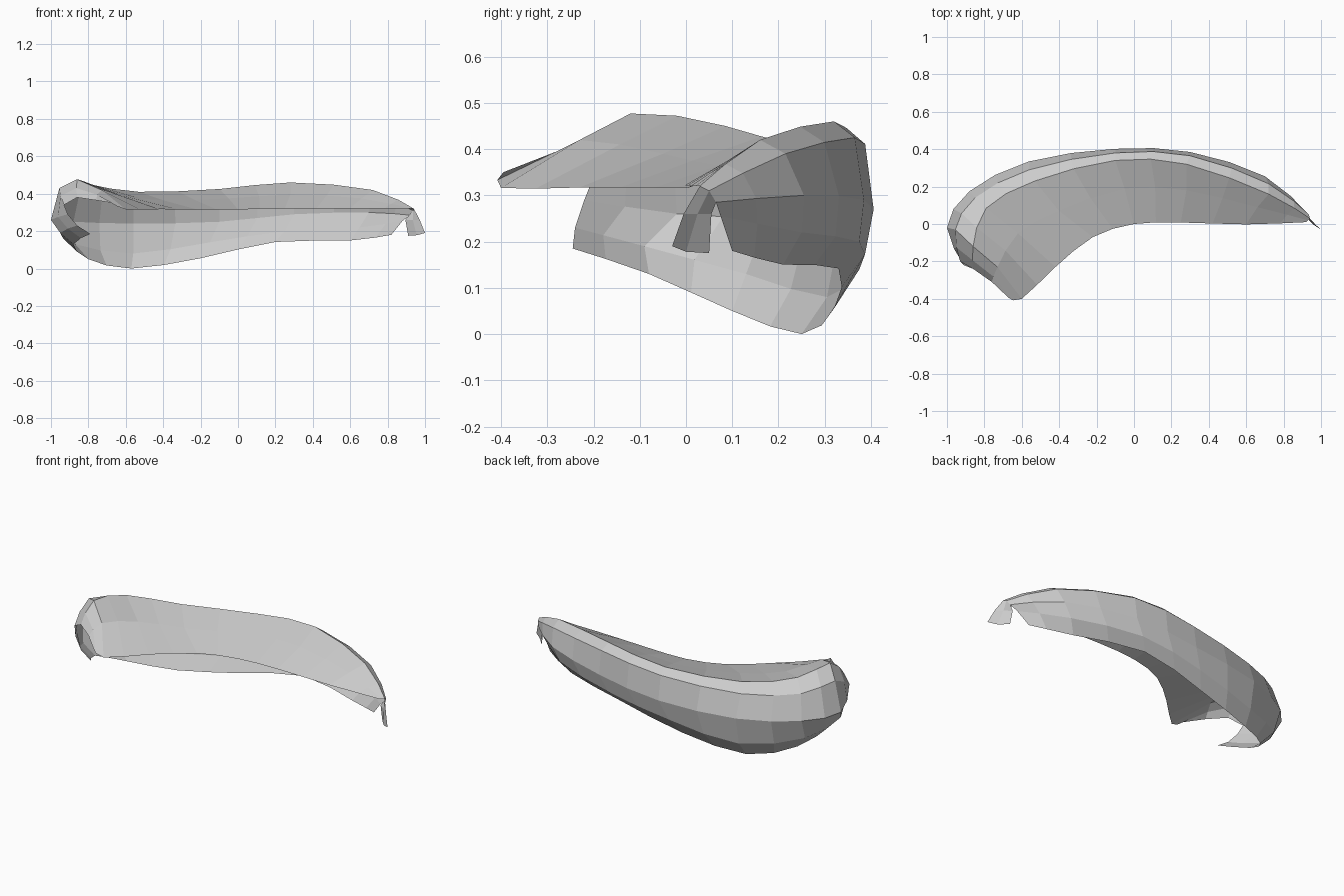
import bpy
from mathutils import Vector

# Rails run from the wide left end to the narrow right tip
bottom_edge = [(-.79, -.245, .185), (-.88, -.08, .13), (-.80, .10, .05), (-.57, .25, 0),
               (-.20, .32, .055), (.20, .33, .142), (.60, .21, .15), (.82, .10, .18)]
low_wall = [(-.86, -.24, .23), (-.95, -.09, .19), (-.87, .13, .13), (-.56, .305, .08),
            (-.15, .375, .14), (.25, .375, .20), (.65, .25, .22), (.88, .075, .255)]
bulge = [(-.91, -.22, .29), (-1, -.02, .26), (-.88, .175, .25), (-.56, .335, .24),
         (-.10, .402, .25), (.30, .385, .29), (.70, .255, .30), (.92, .065, .285)]
shoulder = [(-.93, -.20, .34), (-.955, -.03, .43), (-.85, .14, .39), (-.56, .29, .37),
            (-.10, .38, .39), (.30, .365, .425), (.72, .215, .39), (.935, .05, .31)]
ridge = [(-.86, -.24, .38), (-.86, -.12, .477), (-.79, .085, .45), (-.53, .23, .41),
         (-.10, .34, .425), (.28, .32, .46), (.72, .16, .42), (.94, .03, .32)]
flap_middle = [(-.76, -.31, .365), (-.73, -.23, .42), (-.62, -.05, .39), (-.40, .07, .365),
               (-.05, .19, .375), (.28, .18, .395), (.66, .09, .375), (.93, .02, .32)]
flap_edge = [(-.67, -.395, .35), (-.60, -.40, .316), (-.42, -.23, .317), (-.22, -.07, .316),
             (0, 0, .316), (.25, .008, .32), (.60, -.002, .322), (.92, .01, .32)]


def smooth_rail(points, steps=2):
    """Catmull-Rom samples through the rail points."""
    p = [Vector(q) for q in points]
    out = []
    for i in range(len(p) - 1):
        a, b, c, d = p[max(i - 1, 0)], p[i], p[i + 1], p[min(i + 2, len(p) - 1)]
        for k in range(steps):
            t = k / steps
            out.append(.5 * (2 * b + (c - a) * t + (2 * a - 5 * b + 4 * c - d) * t * t
                             + (3 * b - a - 3 * c + d) * t ** 3))
    return out + [p[-1]]


def loft(name, rails):
    """Open sheet of quads across the rails, outside facing outward."""
    n = len(rails[0])
    verts = [v for r in rails for v in r]
    faces = [(j * n + i, (j + 1) * n + i, (j + 1) * n + i + 1, j * n + i + 1)
             for j in range(len(rails) - 1) for i in range(n - 1)]
    mesh = bpy.data.meshes.new(name)
    mesh.from_pydata(verts, [], faces)
    mesh.update()
    ob = bpy.data.objects.new(name, mesh)
    bpy.context.collection.objects.link(ob)
    return ob


# Curved open shell: outer wall, rounded top and inward flap
loft("curved_shell", [smooth_rail(r) for r in
     (bottom_edge, low_wall, bulge, shoulder, ridge, flap_middle, flap_edge)])

# Small tab hanging from the narrow tip
loft("tip_tab", [[(.91, .05, .175), (.955, 0, .178), (1, -.03, .19)],
                 [(.895, .055, .26), (.935, .025, .26), (.972, -.005, .26)],
                 [(.92, .065, .285), (.935, .05, .31), (.94, .03, .32)]])
